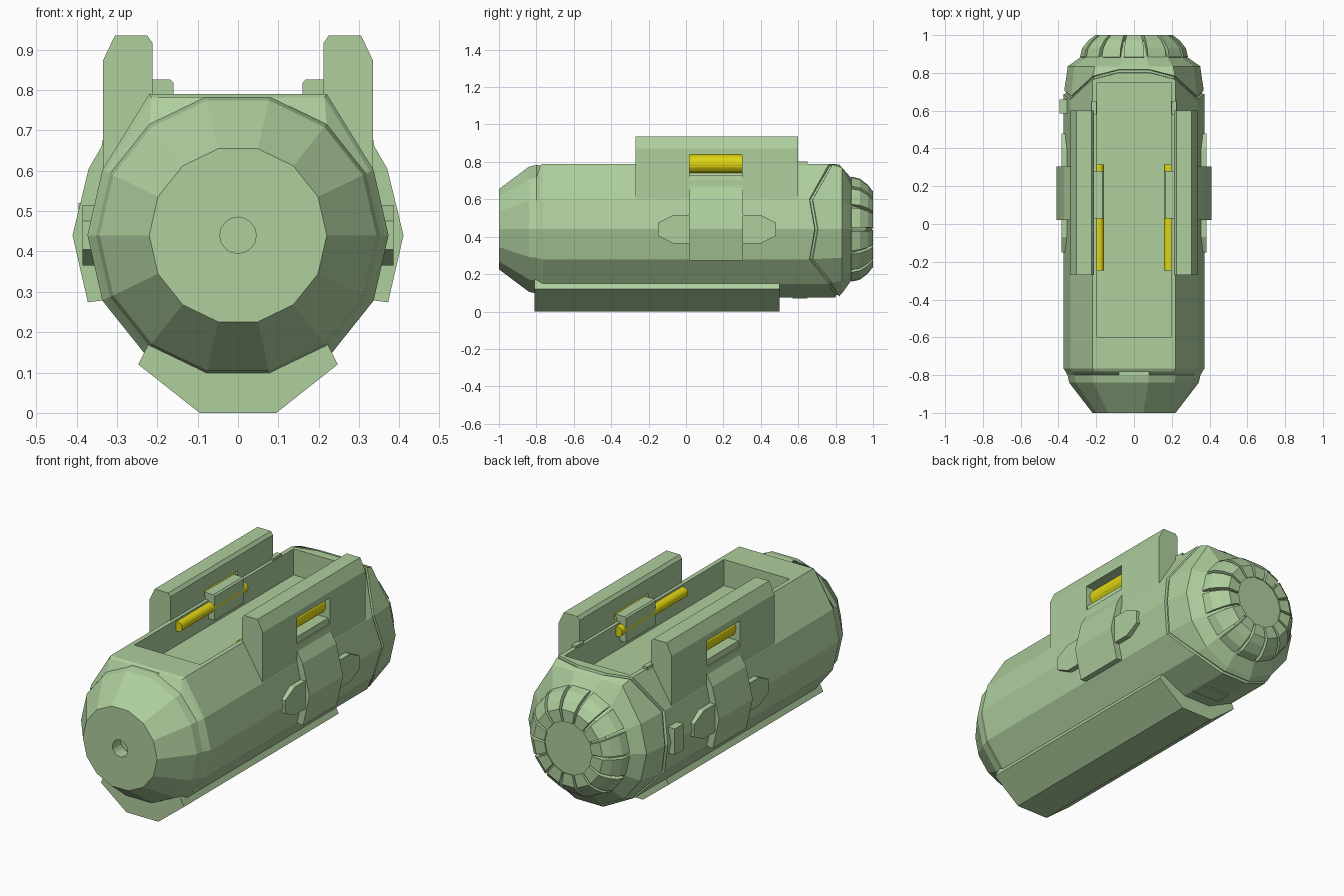
import bpy, bmesh, math

if "Cube" in bpy.data.objects:
    bpy.data.objects.remove(bpy.data.objects["Cube"])

N = 14          # sides of the hull
CZ = 0.44       # height of the hull axis


def material(name, rgb):
    m = bpy.data.materials.new(name)
    m.diffuse_color = (*rgb, 1)
    m.use_nodes = True
    m.node_tree.nodes["Principled BSDF"].inputs["Base Color"].default_value = m.diffuse_color
    return m


GREEN = material("pale green", (0.425, 0.62, 0.34))
YELLOW = material("yellow", (0.75, 0.68, 0.006))


def finish(name, bm, mat):
    bmesh.ops.recalc_face_normals(bm, faces=bm.faces)
    me = bpy.data.meshes.new(name)
    bm.to_mesh(me)
    bm.free()
    me.materials.append(mat)
    ob = bpy.data.objects.new(name, me)
    bpy.context.scene.collection.objects.link(ob)
    return ob


def loft(name, rings, mat=GREEN):
    """Skin a list of closed rings and cap both ends."""
    bm = bmesh.new()
    vs = [[bm.verts.new(p) for p in r] for r in rings]
    n = len(rings[0])
    for a, b in zip(vs, vs[1:]):
        for i in range(n):
            j = (i + 1) % n
            bm.faces.new((a[i], a[j], b[j], b[i]))
    bm.faces.new(vs[0])
    bm.faces.new(vs[-1])
    return finish(name, bm, mat)


def prism_y(name, prof, y0, y1, side=1, mat=GREEN):
    """Extrude an x,z profile along y; side=-1 mirrors it."""
    return loft(name, [[(side * x, y, z) for x, z in prof] for y in (y0, y1)], mat)


def box(name, x0, x1, y0, y1, z0, z1, side=1):
    return prism_y(name, [(x0, z0), (x1, z0), (x1, z1), (x0, z1)], y0, y1, side)


def rod(name, x, z, r, y0, y1, mat, n=16):
    prof = [(x + r * math.cos(2 * math.pi * i / n), z + r * math.sin(2 * math.pi * i / n))
            for i in range(n)]
    return prism_y(name, prof, y0, y1, 1, mat)


def cut(ob, cutter):
    m = ob.modifiers.new("cut", 'BOOLEAN')
    m.operation, m.solver, m.object = 'DIFFERENCE', 'EXACT', cutter
    bpy.context.view_layer.objects.active = ob
    bpy.ops.object.modifier_apply(modifier="cut")
    bpy.data.objects.remove(cutter, do_unlink=True)


def ring(y, r):
    """Regular 14-sided ring."""
    return [(r * math.cos(2 * math.pi * k / N), y, CZ + r * math.sin(2 * math.pi * k / N))
            for k in range(N)]


def hull_ring(y, s=1.0, chevron=0.0):
    """Hull section with a raised flat top; chevron pulls the sides forward."""
    pull = {0: 0.8, 1: 1.0, 2: 0.25}
    pts = []
    for k, (x, _, z) in enumerate(ring(y, 0.373)):
        if 2 <= k <= 5:
            z = 0.79
            x = math.copysign(0.22, x) if k in (2, 5) else x
        d = min(k % 7, 7 - k % 7)
        pts.append((x * s, y - chevron * pull.get(d, 0.0), CZ + (z - CZ) * s))
    return pts


# Main hull with tapered nose, chevron groove and rear shoulder
hull = loft("hull", [
    ring(-1.0, 0.22), ring(-0.84, 0.343), ring(-0.80, 0.352),
    hull_ring(-0.78, 0.975), hull_ring(-0.765),
    hull_ring(0.80, 1.0, 0.14), hull_ring(0.803, 0.965, 0.14),
    hull_ring(0.815, 0.965, 0.14), hull_ring(0.818, 0.99, 0.14),
    hull_ring(0.835, 0.94, 0.0),
    ring(0.89, 0.272), ring(0.965, 0.22), ring(0.985, 0.15),
])
cut(hull, box("bay_cutter", -0.195, 0.195, -0.6, 0.75, 0.65, 1.0))
cut(hull, rod("nose_hole_cutter", 0, CZ, 0.045, -1.1, -0.93, GREEN))

# Wedge ribs around the rear cap
rib = [(0.25, 0.87), (0.286, 0.885), (0.275, 0.93), (0.242, 0.972),
       (0.205, 1.0), (0.14, 1.0), (0.14, 0.95)]
for k in range(N):
    rows = []
    for off in (-10.8, 10.8):
        a = math.radians((k + 0.5) * 360 / N + off)
        rows.append([(r * math.cos(a), y, CZ + r * math.sin(a)) for r, y in rib])
    loft(f"rear_rib_{k}", rows)
prism_y("rear_disc", [(x, z) for x, _, z in ring(0, 0.142)], 0.95, 0.994)

# Keel under the hull
prism_y("keel", [(-0.095, 0), (0.095, 0), (0.247, 0.12), (0.222, 0.17),
                 (-0.222, 0.17), (-0.247, 0.12)], -0.81, 0.5)
box("bottom_pad", -0.083, 0.083, 0.57, 0.65, 0.07, 0.16)

for side, tag in ((1, "right"), (-1, "left")):
    # Upright side rail with a window
    rail = prism_y(f"rail_{tag}", [
        (0.212, 0.76), (0.212, 0.917), (0.225, 0.935), (0.305, 0.935),
        (0.335, 0.872), (0.335, 0.60), (0.30, 0.60)], -0.27, 0.6, side)
    cut(rail, box("window_cutter", 0.15, 0.5, 0.02, 0.3, 0.70, 0.84, side))
    # Yellow bars in the window and along the bay wall
    rod(f"window_bar_{tag}", side * 0.262, 0.79, 0.049, 0.015, 0.305, YELLOW)
    rod(f"bay_bar_{tag}", side * 0.186, 0.755, 0.027, -0.245, 0.315, YELLOW)
    # Clip over the bay edge
    prism_y(f"clip_{tag}", [(0.16, 0.69), (0.16, 0.818), (0.168, 0.826),
                            (0.222, 0.826), (0.222, 0.69)], 0.03, 0.28, side)
    # Thin sill beside the bay
    box(f"sill_{tag}", 0.198, 0.225, 0.58, 0.65, 0.77, 0.802, side)
    # Bent strap down the flank
    prism_y(f"strap_{tag}", [
        (0.25, 0.73), (0.325, 0.73), (0.338, 0.66), (0.37, 0.605), (0.41, 0.44),
        (0.372, 0.274), (0.325, 0.28), (0.34, 0.44), (0.30, 0.60)], 0.02, 0.305, side)
    # Chamfered lug running behind the strap
    lug = [(-0.15, 0.405), (-0.07, 0.365), (0.40, 0.365), (0.48, 0.405),
           (0.48, 0.475), (0.40, 0.515), (-0.07, 0.515), (-0.15, 0.475)]
    loft(f"lug_{tag}", [[(side * x, y, z) for y, z in lug] for x in (0.33, 0.385)])

# Small block on the left flank
box("left_block", -0.395, -0.29, 0.585, 0.66, 0.38, 0.52)
